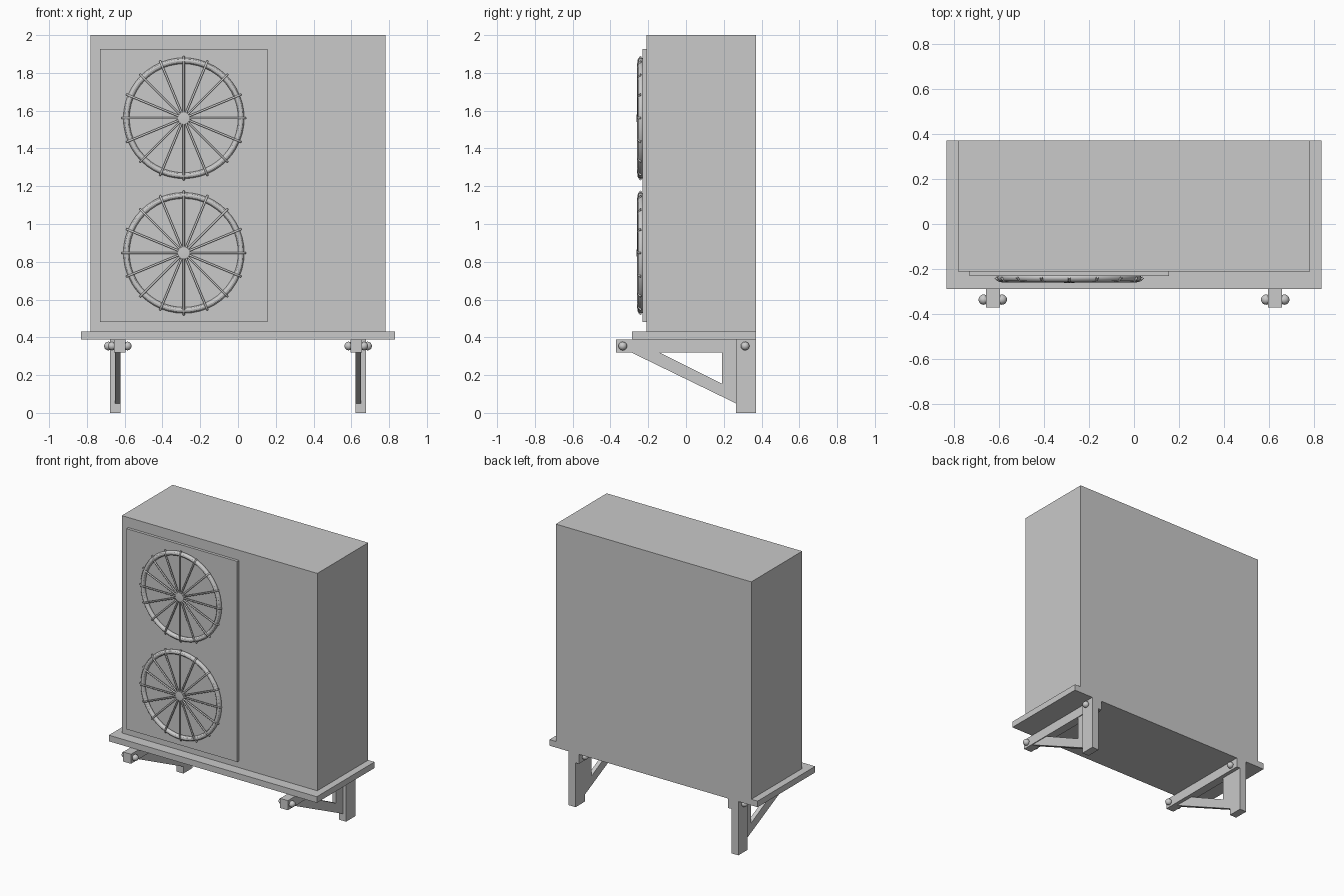
import bpy, bmesh, math
from mathutils import Matrix

cube = bpy.data.objects.get("Cube")
if cube:
    bpy.data.objects.remove(cube, do_unlink=True)

grey = bpy.data.materials.new("painted_grey")
grey.use_nodes = True
GREY = (0.588, 0.588, 0.588, 1)
grey.diffuse_color = GREY
grey.node_tree.nodes["Principled BSDF"].inputs["Base Color"].default_value = GREY


def add_object(name, data):
    data.materials.append(grey)
    obj = bpy.data.objects.new(name, data)
    bpy.context.collection.objects.link(obj)
    return obj


def finish(name, bm, smooth=False):
    bmesh.ops.recalc_face_normals(bm, faces=bm.faces[:])
    mesh = bpy.data.meshes.new(name)
    bm.to_mesh(mesh)
    bm.free()
    obj = add_object(name, mesh)
    if smooth:
        bpy.ops.object.select_all(action='DESELECT')
        obj.select_set(True)
        bpy.context.view_layer.objects.active = obj
        bpy.ops.object.shade_smooth_by_angle()
    return obj


def box(name, xs, ys, zs):
    bm = bmesh.new()
    bmesh.ops.create_cube(bm, size=1)
    for v in bm.verts:
        v.co = [(a + b) / 2 + c * (b - a) for c, (a, b) in zip(v.co, (xs, ys, zs))]
    return finish(name, bm)


def revolve(name, profile, place, steps):
    """Turn an (axis distance, radius) profile about x, then place it."""
    bm = bmesh.new()
    verts = [bm.verts.new((d, r, 0)) for d, r in profile]
    edges = [bm.edges.new(pair) for pair in zip(verts, verts[1:])]
    bmesh.ops.spin(bm, geom=verts + edges, cent=(0, 0, 0), axis=(1, 0, 0),
                   angle=math.tau, steps=steps, use_duplicate=False)
    bmesh.ops.remove_doubles(bm, verts=bm.verts[:], dist=0.0001)
    bm.transform(place)
    return finish(name, bm, True)


# Cabinet, tray and fan panel
box("cabinet", (-0.78, 0.78), (-0.21, 0.37), (0.43, 2.0))
box("base_tray", (-0.83, 0.83), (-0.287, 0.37), (0.388, 0.432))
box("fan_panel", (-0.73, 0.155), (-0.23, -0.205), (0.48, 1.927))

# Fan guards: ring, bent spokes and hub
FAN_X = -0.287
SPOKE = ((0.02, -0.254), (0.29, -0.254), (0.312, -0.25), (0.327, -0.238))
HUB = ((-0.01, 0), (-0.01, 0.038), (0.004, 0.038), (0.01, 0.03), (0.012, 0))
for label, z in (("upper", 1.56), ("lower", 0.847)):
    bpy.ops.mesh.primitive_torus_add(
        major_segments=48, minor_segments=12, major_radius=0.304,
        minor_radius=0.016, location=(FAN_X, -0.238, z),
        rotation=(math.pi / 2, 0, 0))
    ring = bpy.context.object
    ring.name = label + "_guard_ring"
    ring.data.materials.append(grey)
    bpy.ops.object.shade_smooth_by_angle()

    wires = bpy.data.curves.new(label + "_guard_spokes", 'CURVE')
    wires.dimensions = '3D'
    wires.bevel_depth = 0.006
    wires.bevel_resolution = 1
    wires.use_fill_caps = True
    for i in range(16):
        a = i * math.tau / 16
        spline = wires.splines.new('POLY')
        spline.points.add(len(SPOKE) - 1)
        for p, (r, y) in zip(spline.points, SPOKE):
            p.co = (FAN_X + r * math.cos(a), y, z + r * math.sin(a), 1)
    add_object(label + "_guard_spokes", wires)

    turn = Matrix.Translation((FAN_X, -0.25, z)) @ Matrix.Rotation(-math.pi / 2, 4, 'Z')
    revolve(label + "_guard_hub", HUB, turn, 24)

# Wall brackets: bar, leg, gusset and domed bolts
GUSSET = ((-0.29, 0.32), (-0.14, 0.32), (0.19, 0.155),
          (0.265, 0.05), (0.265, 0.32), (0.19, 0.32))
DOME = [(0, 0.02), (0.008, 0.023)] + [
    (0.009 + 0.023 * math.sin(t * math.pi / 10), 0.023 * math.cos(t * math.pi / 10))
    for t in range(6)]
for side, s in (("left", 1), ("right", -1)):
    def span(a, b):
        return tuple(sorted((s * a, s * b)))

    box(side + "_bracket_bar", span(0.595, 0.657), (-0.37, 0.37), (0.32, 0.389))
    box(side + "_bracket_leg", span(0.622, 0.677), (0.265, 0.37), (0, 0.389))

    bm = bmesh.new()
    v = [bm.verts.new((s * 0.622, y, z)) for y, z in GUSSET]
    faces = [bm.faces.new((v[0], v[1], v[2], v[3])),
             bm.faces.new((v[3], v[2], v[5], v[4]))]
    grown = bmesh.ops.extrude_face_region(bm, geom=faces, use_keep_orig=True)
    bmesh.ops.translate(bm, vec=(s * 0.029, 0, 0),
                        verts=[g for g in grown["geom"] if isinstance(g, bmesh.types.BMVert)])
    finish(side + "_bracket_gusset", bm)

    for end, y, outer in (("front", -0.335, 0.657), ("back", 0.313, 0.677)):
        for face, x, way in (("outer", outer, s), ("inner", 0.595, -s)):
            place = Matrix.Translation((s * x, y, 0.354)) @ Matrix.Diagonal((way, 1, 1, 1))
            revolve(f"{side}_{end}_{face}_bolt", DOME, place, 16)
